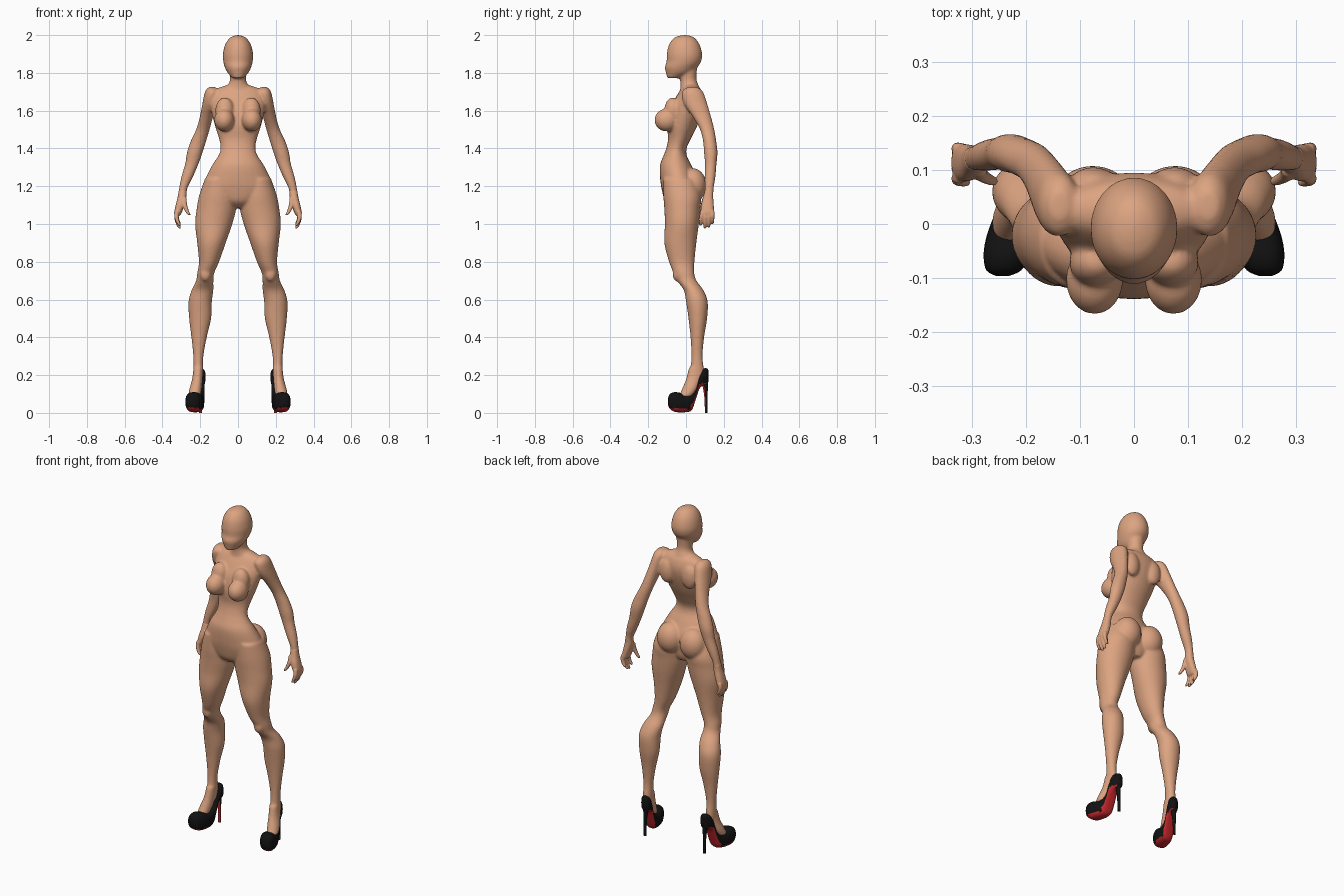
import bpy, bmesh, math
from mathutils import Vector, Matrix


def material(name, rgb):
    m = bpy.data.materials.new(name)
    m.diffuse_color = (*rgb, 1)
    return m


SKIN = material("tan skin", (0.72, 0.37, 0.22))
BLACK = material("black leather", (0.006, 0.006, 0.006))
RED = material("red sole", (0.55, 0.02, 0.025))


def catmull(rows, steps):
    """Smoothly interpolate between measured sections."""
    rows = [Vector(r) for r in rows]
    out = []
    for i in range(len(rows) - 1):
        a, b, c, d = (rows[max(0, min(len(rows) - 1, i + k))] for k in (-1, 0, 1, 2))
        for j in range(steps):
            t = j / steps
            out.append(0.5 * (2 * b + (c - a) * t + (2 * a - 5 * b + 4 * c - d) * t * t
                              + (3 * b - a - 3 * c + d) * t ** 3))
    return out + [rows[-1]]


def loft(bm, rows, side=1, along="z", power=1.0, sides=28, steps=5):
    """Closed loft; each row is (x min, x max, other min, other max, position)."""
    rings = []
    for x0, x1, b0, b1, t in catmull(rows, steps):
        ring = []
        for k in range(sides):
            a = 2 * math.pi * k / sides
            c, s = math.cos(a), math.sin(a)
            c = math.copysign(abs(c) ** power, c)
            s = math.copysign(abs(s) ** power, s)
            x = ((x0 + x1) / 2 + (x1 - x0) / 2 * c) * side
            b = (b0 + b1) / 2 + (b1 - b0) / 2 * s
            ring.append(bm.verts.new((x, b, t) if along == "z" else (x, t, b)))
        rings.append(ring)
    faces = [bm.faces.new(rings[0]), bm.faces.new(rings[-1])]
    for r, q in zip(rings, rings[1:]):
        for k in range(sides):
            n = (k + 1) % sides
            faces.append(bm.faces.new((r[k], r[n], q[n], q[k])))
    bmesh.ops.recalc_face_normals(bm, faces=faces)
    return faces


def ball(bm, centre, radii):
    m = Matrix.Translation(centre) @ Matrix.Diagonal((*radii, 1))
    bmesh.ops.create_uvsphere(bm, u_segments=32, v_segments=20, radius=1, matrix=m)


def finish(bm, name, mats, voxel=None, smooth=0, angle=40):
    me = bpy.data.meshes.new(name)
    bm.to_mesh(me)
    bm.free()
    ob = bpy.data.objects.new(name, me)
    bpy.context.collection.objects.link(ob)
    for m in mats:
        me.materials.append(m)
    bpy.ops.object.select_all(action="DESELECT")
    ob.select_set(True)
    bpy.context.view_layer.objects.active = ob
    if voxel:
        # fuse the overlapping forms into one skin
        r = ob.modifiers.new("fuse", "REMESH")
        r.mode, r.voxel_size, r.use_smooth_shade = "VOXEL", voxel, True
        s = ob.modifiers.new("soften", "SMOOTH")
        s.factor, s.iterations = 0.5, smooth
        for mod in ("fuse", "soften"):
            bpy.ops.object.modifier_apply(modifier=mod)
        bpy.ops.object.shade_smooth()
    else:
        bpy.ops.object.shade_smooth_by_angle(angle=math.radians(angle))
    return ob


def sym(rows):
    return [(-w, w, y0, y1, z) for w, y0, y1, z in rows]


body = bmesh.new()

# head
loft(body, sym([(.008, -.02, .01, 2.0), (.043, -.062, .045, 1.986), (.068, -.09, .072, 1.95),
                (.08, -.102, .086, 1.9), (.078, -.103, .08, 1.86), (.07, -.112, .06, 1.83),
                (.055, -.106, .03, 1.8), (.03, -.1, -.03, 1.772)]))
# neck
loft(body, sym([(.05, -.04, .062, 1.85), (.043, -.034, .055, 1.78), (.046, -.03, .06, 1.75),
                (.07, -.03, .072, 1.72), (.1, -.04, .08, 1.67)]))
# torso
loft(body, sym([(.06, -.01, .055, 1.735), (.125, -.03, .08, 1.71), (.148, -.06, .095, 1.66),
                (.142, -.088, .088, 1.6), (.122, -.1, .06, 1.52), (.1, -.095, .025, 1.45),
                (.092, -.105, .003, 1.4), (.105, -.12, .005, 1.36), (.138, -.138, .03, 1.31),
                (.172, -.137, .06, 1.24), (.185, -.128, .06, 1.18), (.13, -.11, .055, 1.12),
                (.05, -.07, .04, 1.085)]))

for s in (1, -1):
    # bust and seat
    ball(body, (.073 * s, -.103, 1.55), (.053, .064, .06))
    ball(body, (.07 * s, -.07, 1.6), (.05, .045, .07))
    ball(body, (.076 * s, .036, 1.205), (.078, .072, .09))
    # shoulder blade and collar muscle
    ball(body, (.075 * s, .075, 1.62), (.045, .03, .07))
    # leg
    loft(body, [(.04, .175, -.12, .05, 1.24), (.01, .206, -.12, .08, 1.15),
                (.01, .219, -.115, .075, 1.08), (.03, .227, -.112, .068, 1.0),
                (.065, .216, -.115, .055, .9), (.1, .207, -.09, .045, .8),
                (.126, .216, -.066, .044, .74), (.13, .222, -.048, .056, .7),
                (.13, .246, -.012, .092, .65), (.138, .262, .0, .115, .59),
                (.142, .259, .013, .112, .5), (.165, .247, .024, .096, .4),
                (.183, .237, .028, .088, .3), (.184, .236, .022, .096, .22),
                (.188, .234, .02, .095, .16)], s)
    # kneecap
    ball(body, (.172 * s, -.045, .735), (.03, .026, .04))
    # foot instep
    loft(body, [(.185, .236, .015, .08, .24), (.187, .243, .0, .08, .18),
                (.192, .258, -.022, .06, .125), (.2, .265, -.04, .03, .085)], s)
    # arm
    loft(body, [(.12, .155, .01, .06, 1.725), (.1, .175, -.022, .09, 1.7),
                (.112, .188, -.012, .112, 1.64), (.134, .204, .04, .135, 1.56),
                (.15, .222, .074, .15, 1.5), (.168, .25, .09, .16, 1.44),
                (.187, .27, .095, .167, 1.38), (.208, .28, .1, .162, 1.32),
                (.238, .3, .098, .156, 1.25), (.267, .312, .098, .147, 1.19),
                (.273, .316, .098, .145, 1.15)], s)
finish(body, "body", [SKIN], 0.0065, 9)


def digit(bm, p, q, r, side):
    """Finger running down from p to q with a rounded end."""
    rows = []
    for t, k in ((0, 1), (.35, 1.05), (.7, .9), (.93, .7), (1, .2)):
        x, y, z = Vector(p).lerp(Vector(q), t)
        x += .01 * math.sin(math.pi * t)
        rows.append((x - r * k, x + r * k, y - r * k, y + r * k, z))
    loft(bm, rows, side, sides=12, steps=3)


for s, label in ((1, "left"), (-1, "right")):
    # hand: palm, four fingers and thumb
    hand = bmesh.new()
    loft(hand, [(.273, .313, .1, .144, 1.18), (.274, .32, .09, .144, 1.14),
                (.284, .33, .08, .147, 1.1), (.298, .338, .079, .148, 1.06),
                (.308, .334, .085, .143, 1.045)], s, power=.85)
    for y, end, z in ((.087, .076, .99), (.104, .1, .975), (.122, .12, .98), (.139, .14, 1.0)):
        digit(hand, (.323, y, 1.07), (.307, end, z), .0115, s)
    digit(hand, (.284, .1, 1.14), (.256, .078, 1.045), .0125, s)
    finish(hand, label + "_hand", [SKIN], 0.004, 3)

    # shoe upper and platform, lofted from toe to heel
    shoe = bmesh.new()
    rows = []
    for y, zb, zt, w in ((-.096, .045, .075, .012), (-.086, .022, .1, .032),
                         (-.06, .006, .11, .043), (-.03, .003, .106, .046),
                         (.0, .004, .098, .043), (.03, .014, .112, .037),
                         (.05, .065, .135, .033), (.07, .125, .2, .031),
                         (.09, .145, .232, .031), (.11, .15, .236, .024),
                         (.12, .17, .225, .01)):
        x = .222 - .22 * y
        rows.append((x - w, x + w, zb, zt, y))
    for f in loft(shoe, rows, s, "y", .75, 24, 4):
        f.normal_update()
        n, c = f.normal, f.calc_center_median()
        arch = .02 < c.y < .09 and n.y > .45 and n.z < -.1
        f.material_index = int(n.z < -.5 or arch)
    finish(shoe, label + "_shoe", [BLACK, RED])

    # stiletto: red breast at the front, black behind
    heel = bmesh.new()
    for f in loft(heel, [(.18, .216, .075, .118, .175), (.185, .211, .088, .116, .14),
                         (.189, .207, .097, .115, .08), (.19, .206, .1, .115, 0)],
                  s, sides=14, steps=3):
        f.normal_update()
        f.material_index = int(f.normal.y < -.25)
    finish(heel, label + "_heel", [BLACK, RED])
